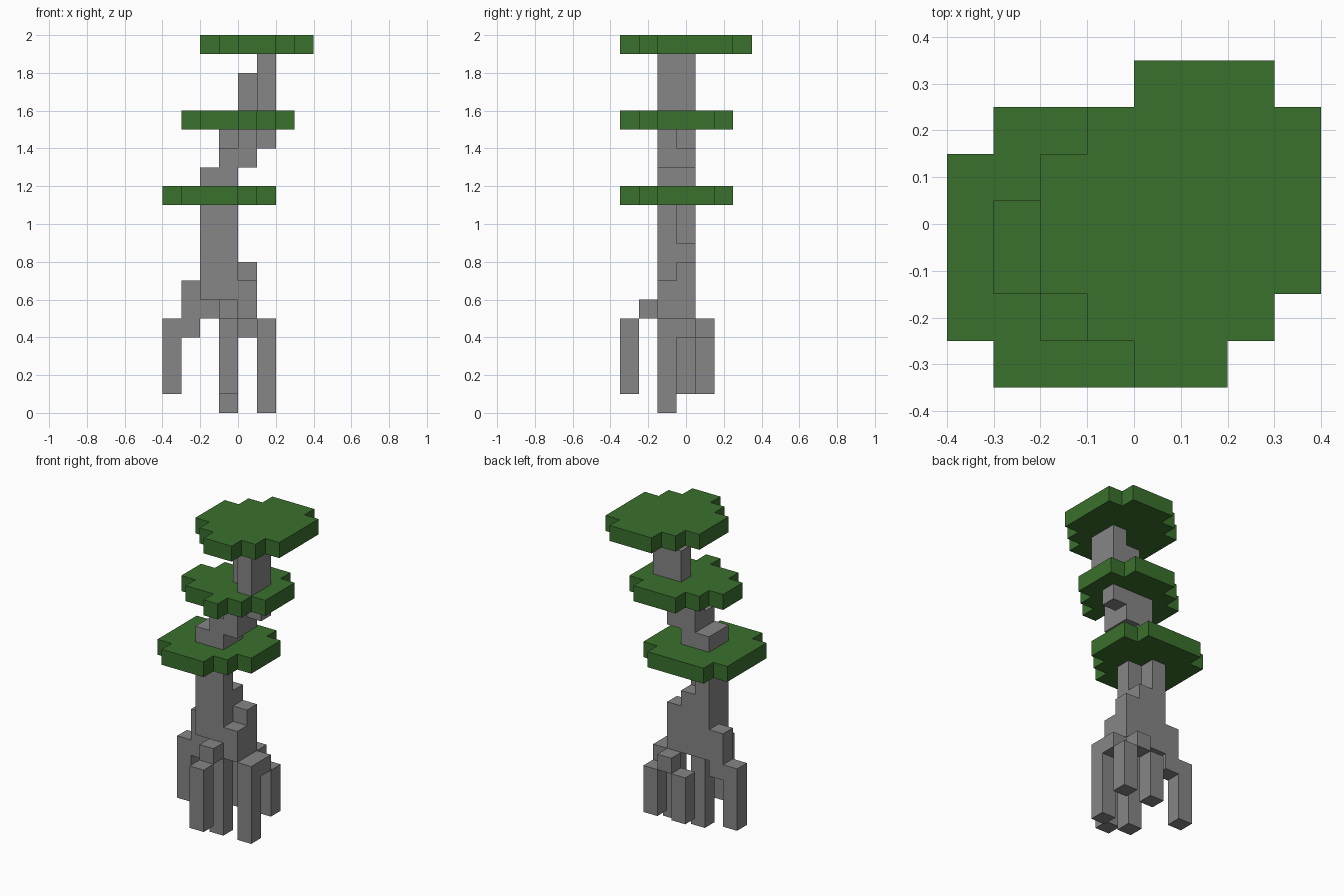
import bpy
import bmesh
from math import radians
from mathutils import Vector

default_cube = bpy.data.objects.get("Cube")
if default_cube:
    bpy.data.objects.remove(default_cube, do_unlink=True)

CELL = 0.1                          # edge length of one block
ORIGIN = Vector((0, -0.05, 0))      # the block grid is offset by half a block in y
AXES = [Vector((1, 0, 0)), Vector((0, 1, 0)), Vector((0, 0, 1))]


def make_material(name, colour):
    material = bpy.data.materials.new(name)
    material.use_nodes = True
    material.diffuse_color = (*colour, 1)
    shader = next(n for n in material.node_tree.nodes if n.type == "BSDF_PRINCIPLED")
    shader.inputs["Base Color"].default_value = (*colour, 1)
    shader.inputs["Roughness"].default_value = 0.9
    return material


def block_object(name, material, boxes):
    """Join block boxes, given as (x range, y range, z range), into one outer shell."""
    cells = {(x, y, z) for xs, ys, zs in boxes
             for x in range(*xs) for y in range(*ys) for z in range(*zs)}
    bm = bmesh.new()
    for cell in sorted(cells):
        centre = Vector(cell) + Vector((0.5, 0.5, 0.5))
        for axis in range(3):
            for sign in (-1, 1):
                normal = AXES[axis] * sign
                if tuple(int(c + n) for c, n in zip(cell, normal)) in cells:
                    continue
                u = AXES[(axis + 1) % 3] / 2
                v = AXES[(axis + 2) % 3] / 2 * sign
                middle = centre + normal / 2
                corners = (middle - u - v, middle + u - v, middle + u + v, middle - u + v)
                bm.faces.new([bm.verts.new(c * CELL + ORIGIN) for c in corners])
    bmesh.ops.remove_doubles(bm, verts=bm.verts, dist=CELL / 100)
    bmesh.ops.dissolve_limit(bm, angle_limit=radians(1), verts=bm.verts, edges=bm.edges)
    mesh = bpy.data.meshes.new(name)
    bm.to_mesh(mesh)
    bm.free()
    mesh.materials.append(material)
    obj = bpy.data.objects.new(name, mesh)
    bpy.context.collection.objects.link(obj)
    return obj


def leaf_disc(name, level, rows):
    """One flat foliage layer; rows run front to back as x ranges."""
    front = -3
    block_object(name, leaves, [(row, (front + i, front + i + 1), (level, level + 1))
                                for i, row in enumerate(rows)])


bark = make_material("grey bark", (0.24, 0.24, 0.24))
leaves = make_material("green leaves", (0.042, 0.162, 0.026))

BACK, FRONT, BOTH = (0, 1), (-1, 0), (-1, 1)

# Stilt roots with their stepped joints
block_object("front_root", bark, [((-1, 0), (-3, -2), (1, 5)), ((-1, 0), (-2, -1), (5, 6))])
block_object("middle_root", bark, [((-1, 0), FRONT, (0, 6))])
block_object("left_root", bark, [((1, 2), FRONT, (0, 5)), ((1, 2), BACK, (4, 5))])
block_object("right_root", bark, [((-4, -3), BACK, (1, 5)), ((-3, -2), BACK, (4, 7))])
block_object("back_roots", bark, [((1, 2), (1, 2), (1, 4)), ((-1, 0), (1, 2), (1, 4)),
                                  ((0, 1), (1, 2), (4, 5))])

# Lower trunk with its stepped buttress
block_object("lower_trunk", bark, [
    ((-2, 0), FRONT, (6, 12)),
    ((-2, -1), BACK, (5, 12)),
    ((-1, 0), BACK, (5, 9)),
    ((0, 1), FRONT, (5, 7)),
    ((0, 1), BACK, (5, 8)),
])

# Leaning trunk between the lower and middle foliage
block_object("middle_trunk", bark, [
    ((-2, 0), BOTH, (12, 13)),
    ((-1, 1), BOTH, (13, 14)),
    ((0, 1), FRONT, (14, 15)),
    ((-1, 2), BACK, (14, 15)),
])

# Upper trunk
block_object("upper_trunk", bark, [((1, 2), BOTH, (16, 19)), ((0, 1), BACK, (16, 18))])

# Three foliage layers
leaf_disc("lower_foliage", 11, [(-3, 0), (-4, 1), (-4, 2), (-4, 2), (-4, 2), (-3, 1)])
leaf_disc("middle_foliage", 15, [(0, 1), (-2, 2), (-3, 3), (-3, 3), (-2, 3), (-1, 2)])
leaf_disc("upper_foliage", 19, [(0, 2), (-1, 3), (-2, 4), (-2, 4), (-2, 4), (-1, 4), (0, 3)])
